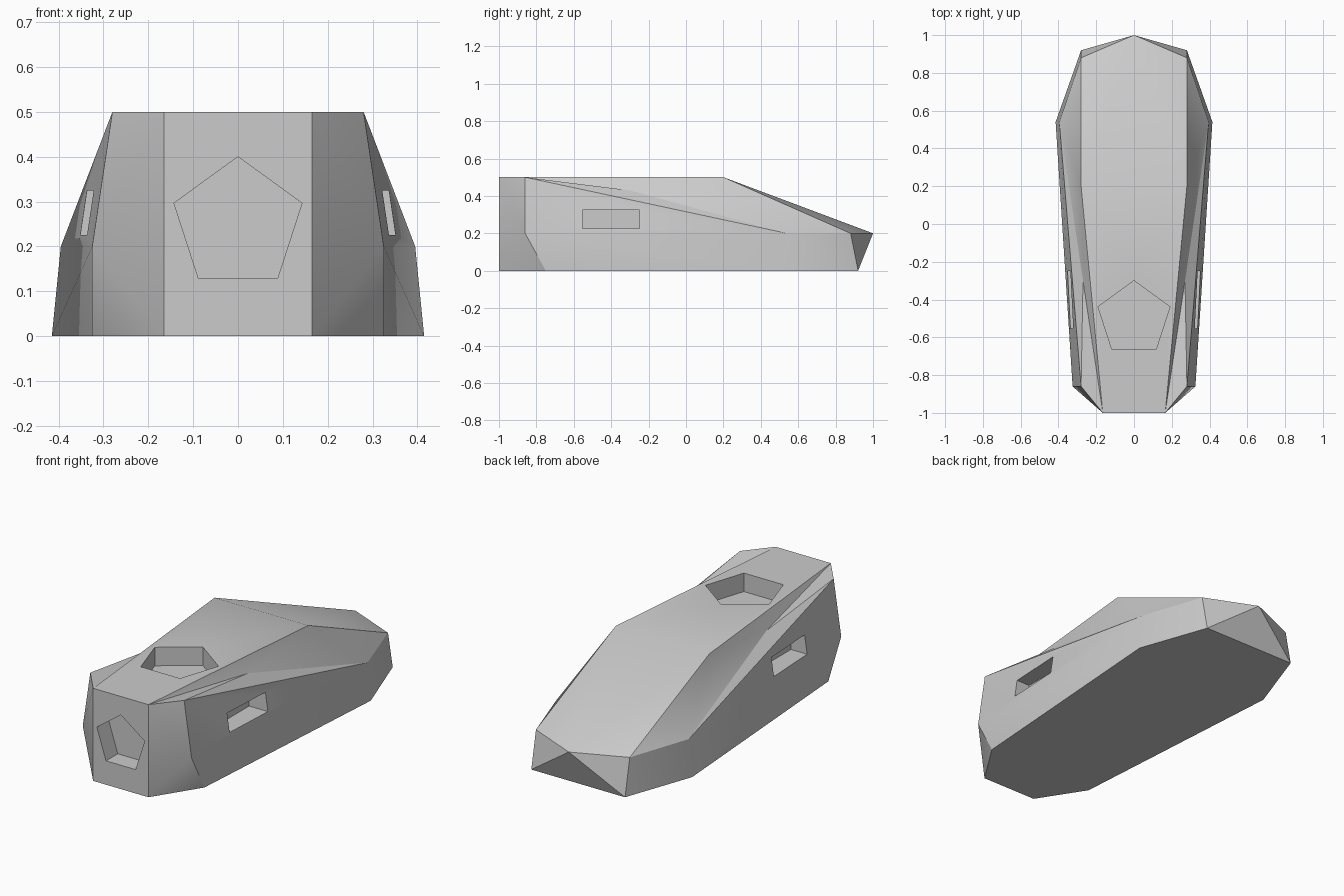
import bpy
import bmesh
import math
from mathutils import Matrix

cube = bpy.data.objects.get("Cube")
if cube:
    bpy.data.objects.remove(cube, do_unlink=True)

grey = bpy.data.materials.new("light grey")
grey.use_nodes = True
colour = (0.6, 0.6, 0.6, 1)
grey.diffuse_color = colour
grey.node_tree.nodes["Principled BSDF"].inputs["Base Color"].default_value = colour


def finish(bm, name):
    bmesh.ops.recalc_face_normals(bm, faces=bm.faces)
    mesh = bpy.data.meshes.new(name)
    bm.to_mesh(mesh)
    bm.free()
    mesh.materials.append(grey)
    obj = bpy.data.objects.new(name, mesh)
    bpy.context.collection.objects.link(obj)
    return obj


# Faceted hull: named corners of one half, mirrored to the other
corners = {
    "nose_top": (0.165, -1, 0.5), "nose_low": (0.165, -1, 0),
    "cheek_top": (0.28, -0.86, 0.5), "cheek_mid": (0.325, -0.86, 0.2),
    "cheek_low": (0.325, -0.75, 0), "notch": (0.27, -0.3, 0.43),
    "roof_end": (0.28, 0.2, 0.5), "hip": (0.395, 0.54, 0.2),
    "hip_low": (0.415, 0.54, 0), "tail": (0.28, 0.88, 0.2),
    "tail_low": (0.28, 0.92, 0),
}
half_faces = [
    "nose_top nose_low cheek_mid", "nose_low cheek_low cheek_mid",
    "nose_top cheek_mid cheek_top", "nose_top cheek_top notch",
    "nose_top notch roof_end", "cheek_top hip notch", "notch hip roof_end",
    "cheek_top cheek_mid hip", "cheek_mid hip_low hip",
    "cheek_mid cheek_low hip_low", "roof_end hip tail",
    "hip hip_low tail_low", "hip tail_low tail",
    "roof_end tail tip", "tail tail_low tip",
]
bm = bmesh.new()
tip = bm.verts.new((0, 1, 0.2))
sides = []
for s in (1, -1):
    v = {n: bm.verts.new((s * x, y, z)) for n, (x, y, z) in corners.items()}
    v["tip"] = tip
    sides.append(v)
    for face in half_faces:
        bm.faces.new([v[n] for n in face.split()])
left, right = sides


# Faces spanning the centre line
def span(*names, extra=()):
    bm.faces.new([left[n] for n in names] + list(extra)
                 + [right[n] for n in reversed(names)])


span("nose_top", "nose_low")
span("nose_top", "roof_end")
span("roof_end", extra=[tip])
span("tail_low", extra=[tip])
span("nose_low", "cheek_low", "hip_low", "tail_low")
hull = finish(bm, "hull")


# Recessed pockets
def pentagon_cutter(name, radius, matrix):
    bm = bmesh.new()
    bmesh.ops.create_cone(bm, cap_ends=True, segments=5, radius1=radius,
                          radius2=radius, depth=0.2)
    top = max(bm.verts, key=lambda v: v.co.y).co
    turn = math.pi / 2 - math.atan2(top.y, top.x)
    bm.transform(matrix @ Matrix.Rotation(turn, 4, "Z"))
    return finish(bm, name)


def slot_cutter(name, side):
    bm = bmesh.new()
    bmesh.ops.create_cube(bm, size=1, matrix=Matrix.Translation(
        (side * 0.34, -0.4, 0.275)) @ Matrix.Diagonal((0.2, 0.305, 0.1, 1)))
    return finish(bm, name)


cutters = [
    pentagon_cutter("roof_pocket", 0.2, Matrix.Translation((0, -0.5, 0.5))),
    pentagon_cutter("nose_pocket", 0.15, Matrix.Translation((0, -1, 0.25))
                    @ Matrix.Rotation(math.pi / 2, 4, "X")),
    slot_cutter("left_slot", 1), slot_cutter("right_slot", -1),
]
bpy.ops.object.select_all(action="DESELECT")
bpy.context.view_layer.objects.active = hull
hull.select_set(True)
for cutter in cutters:
    mod = hull.modifiers.new(cutter.name, "BOOLEAN")
    mod.operation = "DIFFERENCE"
    mod.solver = "EXACT"
    mod.object = cutter
    bpy.ops.object.modifier_apply(modifier=mod.name)
    bpy.data.objects.remove(cutter, do_unlink=True)

# Soft shading across the shallow creases
bpy.ops.object.shade_smooth_by_angle(angle=math.radians(30))
